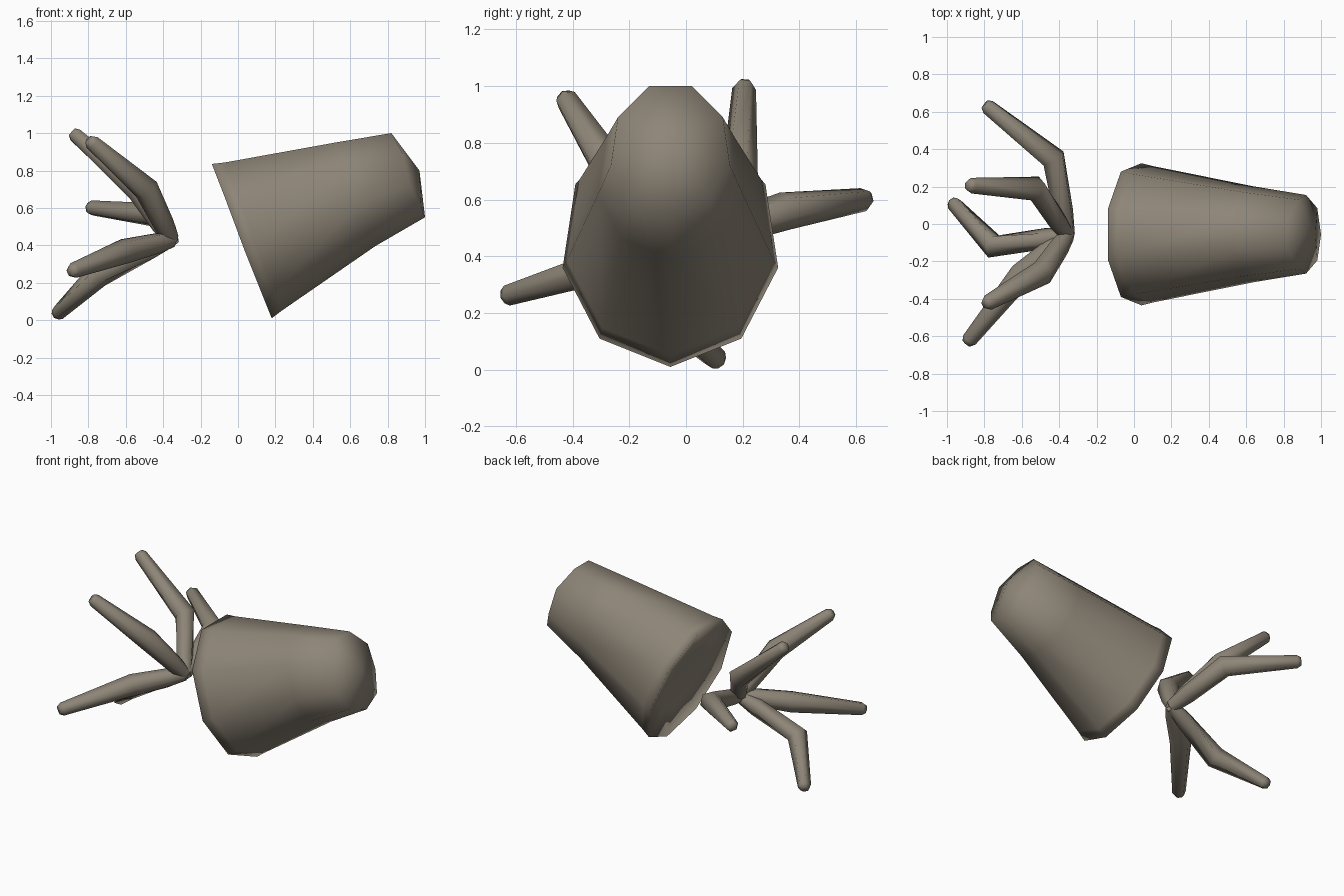
import bpy, math
from mathutils import Vector

if "Cube" in bpy.data.objects:
    bpy.data.objects.remove(bpy.data.objects["Cube"])

mat = bpy.data.materials.new("stone_brown")
mat.diffuse_color = (0.27, 0.235, 0.185, 1)
mat.use_nodes = True
mat.node_tree.nodes["Principled BSDF"].inputs["Base Color"].default_value = mat.diffuse_color


def build(name, rings, cap_start, cap_end, angle):
    """Loft closed rings of equal size, closing each end with a fan to a point."""
    n = len(rings[0])
    verts = [tuple(p) for r in rings for p in r]
    faces = []
    for i in range(len(rings) - 1):
        for j in range(n):
            k = (j + 1) % n
            faces.append((i * n + j, i * n + k, (i + 1) * n + k, (i + 1) * n + j))
    a = len(verts)
    verts += [tuple(cap_start), tuple(cap_end)]
    last = (len(rings) - 1) * n
    for j in range(n):
        k = (j + 1) % n
        faces.append((a, k, j))
        faces.append((a + 1, last + j, last + k))
    me = bpy.data.meshes.new(name)
    me.from_pydata(verts, [], faces)
    me.materials.append(mat)
    ob = bpy.data.objects.new(name, me)
    bpy.context.collection.objects.link(ob)
    bpy.ops.object.select_all(action='DESELECT')
    ob.select_set(True)
    bpy.context.view_layer.objects.active = ob
    bpy.ops.object.mode_set(mode='EDIT')
    bpy.ops.mesh.select_all(action='SELECT')
    bpy.ops.mesh.normals_make_consistent(inside=False)
    bpy.ops.object.mode_set(mode='OBJECT')
    bpy.ops.object.shade_smooth_by_angle(angle=math.radians(angle))
    return ob


# Body: nine-sided tapering hull with a slightly dished wide end, mirrored about its centre line
CY = -0.055


def mirrored(half):
    right = [Vector((x, CY + y, z)) for x, y, z in half]
    left = [Vector((x, CY - y, z)) for x, y, z in reversed(half[:-1])]
    return right + left


big = mirrored([(-0.14, 0.135, 0.835), (-0.07, 0.335, 0.655), (0.04, 0.38, 0.36),
                (0.14, 0.25, 0.11), (0.18, 0, 0.01)])
small = mirrored([(0.82, 0.075, 1.0), (0.88, 0.185, 0.89), (0.92, 0.21, 0.72),
                  (0.98, 0.14, 0.60), (1.0, 0, 0.55)])


def scaled(ring, s, shift=(0, 0, 0)):
    c = sum(ring, Vector()) / len(ring)
    return [c + (p - c) * s + Vector(shift) for p in ring]


def between(t, pinch, lift=0):
    return scaled([p.lerp(q, t) for p, q in zip(big, small)], pinch, (0, 0, lift))


dish = scaled(big, 0.5, (0.03, 0, 0.01))
build("body", [dish, big, between(0.07, 0.99), between(0.68, 0.97, 0.01), small],
      (0.055, CY, 0.435), (0.97, CY, 0.80), 170)

# Tentacles: bent six-sided limbs fanning out of one point
ROOT = Vector((-0.355, -0.06, 0.43))
LIMBS = {
    "tentacle_upper_back": ((-0.53, 0.19, 0.69), (-0.87, 0.205, 0.99)),
    "tentacle_upper_front": ((-0.49, -0.26, 0.70), (-0.78, -0.42, 0.95)),
    "tentacle_side_back": ((-0.43, 0.35, 0.56), (-0.78, 0.625, 0.60)),
    "tentacle_side_front": ((-0.60, -0.27, 0.37), (-0.88, -0.62, 0.265)),
    "tentacle_lower": ((-0.75, -0.12, 0.24), (-0.96, 0.105, 0.04)),
}


def hexagon(c, direction, r):
    d = direction.normalized()
    u = d.cross(Vector((0.3, 0.1, 1))).normalized()
    v = d.cross(u)
    return [c + (u * math.cos(i * math.pi / 3) + v * math.sin(i * math.pi / 3)) * r
            for i in range(6)]


for name, (knee, tip) in LIMBS.items():
    knee, tip = Vector(knee), Vector(tip)
    d1 = (knee - ROOT).normalized()
    d2 = (tip - knee).normalized()
    end = tip + d2 * 0.025
    rings = [hexagon(ROOT, d1, 0.042), hexagon(ROOT.lerp(knee, 0.3), d1, 0.056),
             hexagon(knee, d1 + d2, 0.068), hexagon(tip, d2, 0.042),
             hexagon(end, d2, 0.027)]
    build(name, rings, ROOT, end, 70)
